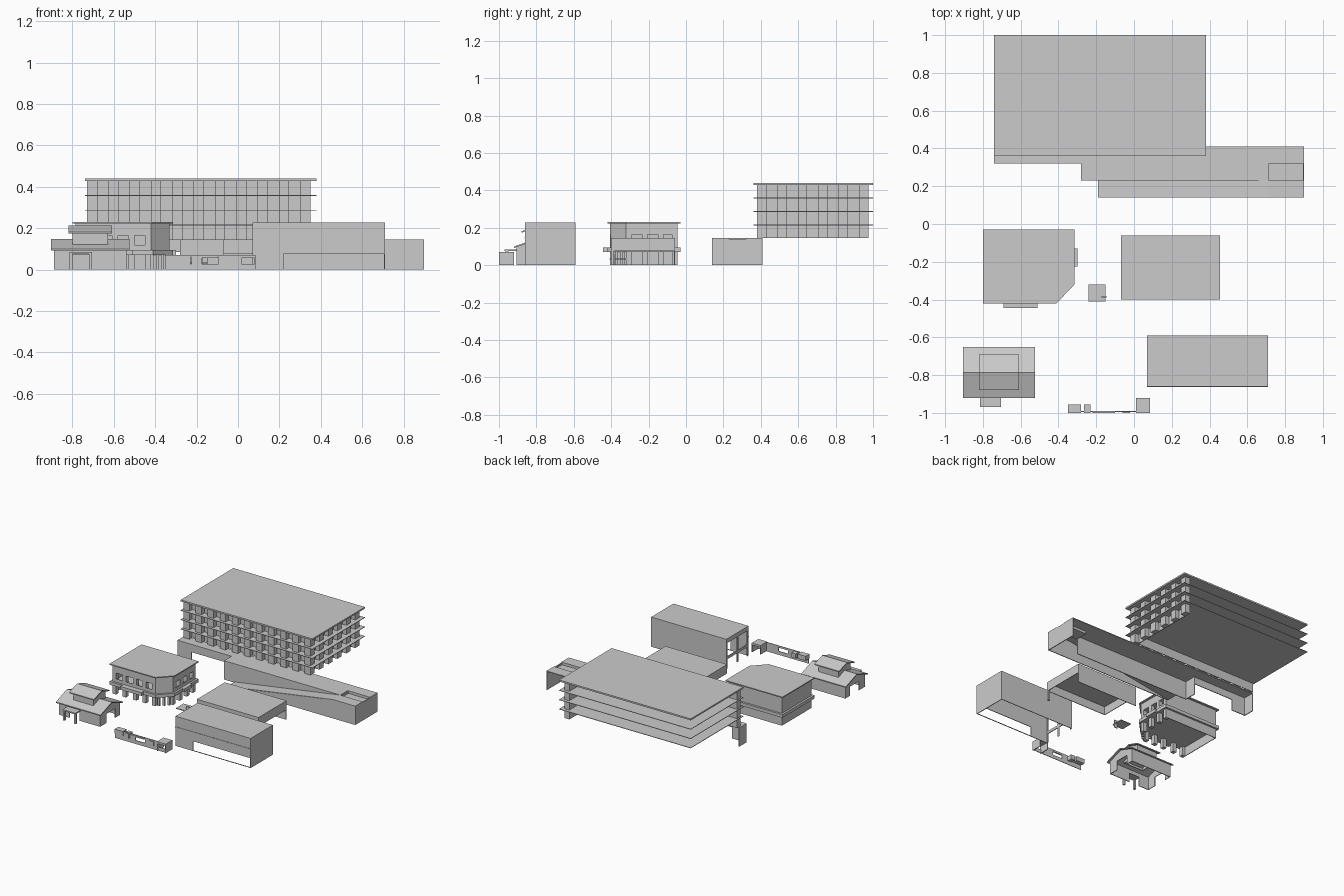
import bpy, bmesh


def mesh(name, build):
    bm = bmesh.new()
    build(bm)
    bmesh.ops.recalc_face_normals(bm, faces=bm.faces[:])
    me = bpy.data.meshes.new(name)
    bm.to_mesh(me)
    bm.free()
    ob = bpy.data.objects.new(name, me)
    bpy.context.collection.objects.link(ob)
    return ob


def add_box(bm, x0, x1, y0, y1, z0, z1):
    r = bmesh.ops.create_cube(bm, size=1)
    for v in r["verts"]:
        v.co = ((x0 + x1) / 2 + v.co.x * (x1 - x0),
                (y0 + y1) / 2 + v.co.y * (y1 - y0),
                (z0 + z1) / 2 + v.co.z * (z1 - z0))


def boxes(name, *dims):
    def build(bm):
        for d in dims:
            add_box(bm, *d)
    return mesh(name, build)


def add_prism(bm, pts, vec):
    f = bm.faces.new([bm.verts.new(p) for p in pts])
    r = bmesh.ops.extrude_face_region(bm, geom=[f])
    for v in r["geom"]:
        if isinstance(v, bmesh.types.BMVert):
            v.co.x += vec[0]
            v.co.y += vec[1]
            v.co.z += vec[2]


def plan(name, pts, z0, z1):
    return mesh(name, lambda bm: add_prism(bm, [(x, y, z0) for x, y in pts], (0, 0, z1 - z0)))


def profile(name, pts, x0, x1):
    return mesh(name, lambda bm: add_prism(bm, [(x0, y, z) for y, z in pts], (x1 - x0, 0, 0)))


T = 0.006  # wall thickness

# Main block: slabs, piers and recessed walls on front and right
boxes("main_roof", (-.74, .38, .36, 1, .428, .44))
boxes("main_floor_slabs", *[(-.74, .38, .36, 1, z, z + .004) for z in (.213, .285, .357)])
piers = []
for i in range(11):
    x = -.73 + i * 1.03 / 10
    piers.append((x, x + .05, .38, .42, .145, .43))
for i in range(6):
    y = .38 + i * .545 / 5
    piers.append((.31, .35, y, y + .05, .145, .43))
boxes("main_piers", *piers)
boxes("main_recessed_walls", (-.73, .31, .415, .42, .145, .43), (.31, .316, .42, .975, .145, .43))

# Podium: deck, front walls and left opening
boxes("podium_deck", (-.74, -.28, .32, .41, .139, .145), (-.28, .71, .23, .41, .139, .145),
      (.71, .9, .32, .41, .139, .145), (.71, .9, .14, .23, .139, .145),
      (.71, .9, .23, .32, .12, .125))
boxes("podium_walls", (-.74, -.62, .32, .32 + T, 0, .14), (-.62, -.28, .32, .32 + T, .085, .14),
      (-.74, -.74 + T, .32, .41, 0, .14), (-.28, .71, .23, .23 + T, 0, .14),
      (-.28, -.28 + T, .23, .33, 0, .14), (.71, .9, .14, .14 + T, 0, .14),
      (.9 - T, .9, .14, .41, 0, .14), (.71, .71 + T, .23, .32, .12, .14),
      (.71, .9, .32, .32 + T, .12, .14), (.71, .9, .23 - T, .23, .12, .14))


def ramp(bm):
    # sloping surface and its triangular outer wall
    add_prism(bm, [(-.19, .14, .001), (.71, .14, .14), (.71, .14, .145), (-.19, .14, .006)], (0, .09, 0))
    add_prism(bm, [(-.19, .14, 0), (.71, .14, 0), (.71, .14, .14)], (0, T, 0))


mesh("podium_ramp", ramp)

# Pavilion with chamfered corner
inner = [(-.785, -.045), (-.33, -.045), (-.33, -.32), (-.42, -.405), (-.785, -.405)]
outer = [(-.8, -.03), (-.315, -.03), (-.315, -.13), (-.30, -.13), (-.30, -.225), (-.315, -.225),
         (-.315, -.32), (-.41, -.42), (-.51, -.42), (-.51, -.445), (-.69, -.445), (-.69, -.42), (-.8, -.42)]
plan("pavilion_roof", inner, .165, .222)
plan("pavilion_roof_edge", [(-.8, -.03), (-.315, -.03), (-.315, -.32), (-.41, -.42), (-.8, -.42)], .222, .23)
plan("pavilion_belt", outer, .07, .095)
boxes("pavilion_solid_walls", (-.785, -.33, -.05, -.045, 0, .22), (-.785, -.78, -.405, -.045, 0, .22))
posts = [(x, x + .03, -.405, -.375, 0, .2) for x in (-.785, -.7, -.61, -.53, -.45)]
posts += [(-.36, -.33, y, y + .03, 0, .2) for y in (-.32, -.235, -.15, -.075)]
boxes("pavilion_posts", *posts)
boxes("pavilion_parapet", (-.785, -.42, -.405, -.40, .095, .12), (-.335, -.33, -.32, -.05, .095, .12))
plan("pavilion_corner_bay", [(-.42, -.405), (-.33, -.32), (-.345, -.305), (-.435, -.39)], .09, .17)
boxes("pavilion_corner_legs", *[(x, x + .015, y, y + .015, 0, .07)
                                for x, y in ((-.41, -.39), (-.385, -.365), (-.36, -.34))])

# Small house: two stacked gable roofs, walls with openings, porch
R = -.785


def gable(name, x0, x1, e0, e1, ze, zr):
    t = .008
    profile(name, [(e0, ze), (R, zr), (e1, ze), (e1, ze - t), (R, zr - t), (e0, ze - t)], x0, x1)


gable("house_lower_roof", -.905, -.525, -.92, -.65, .1, .148)
gable("house_upper_roof", -.82, -.61, -.88, -.69, .182, .213)
boxes("house_clerestory", (-.80, -.63, -.86, -.86 + T, .1, .185), (-.80, -.63, -.715, -.71, .1, .185))
for x in (-.80, -.635):
    profile("clerestory_end", [(-.86, .1), (-.86, .185), (R, .207), (-.71, .185), (-.71, .1)], x, x + T)
boxes("house_walls", (-.89, -.80, -.905, -.90, 0, .1), (-.715, -.54, -.905, -.90, 0, .1),
      (-.80, -.715, -.905, -.90, .07, .1), (-.89, -.54, -.67, -.665, 0, .1))
for x in (-.89, -.545):
    profile("house_end_wall", [(-.905, 0), (-.905, .1), (R, .142), (-.665, .1), (-.665, 0),
                               (-.72, 0), (-.72, .07), (-.83, .07), (-.83, 0)], x, x + .005)
boxes("house_porch", (-.815, -.705, -.97, -.90, .075, .085), (-.815, -.80, -.965, -.95, 0, .075),
      (-.72, -.705, -.965, -.95, 0, .075))

# Low hall behind: roof with fascia, open front
boxes("low_hall_roof", (-.07, .455, -.4, -.06, .138, .145))
boxes("low_hall_walls", (-.07, .455, -.4, -.395, .075, .14), (-.07, .455, -.065, -.06, 0, .14),
      (-.07, -.065, -.4, -.06, .075, .14), (.45, .455, -.4, -.06, .075, .14),
      (.44, .455, -.4, -.385, 0, .08))

# Tall hall: open strip at the front, framed openings on the left end
boxes("tall_hall_roof", (.07, .71, -.86, -.59, .22, .228))
boxes("tall_hall_walls", (.07, .71, -.86, -.855, .075, .22), (.07, .71, -.595, -.59, 0, .22),
      (.705, .71, -.86, -.59, 0, .22), (.07, .71, -.863, -.86, .142, .148))
boxes("tall_hall_left_frame", (.07, .076, -.86, -.59, .195, .22), (.07, .076, -.86, -.59, .07, .09),
      *[(.07, .076, y, y + .015, 0, .22) for y in (-.86, -.74, -.605)])
boxes("tall_hall_sill", (.07, .71, -.86, -.855, 0, .004))
boxes("tall_hall_entry", (.07, .22, -.86, -.855, 0, .075))

# Low screen panel and post
boxes("low_panel", (-.24, -.15, -.41, -.32, .03, .036))
boxes("low_panel_post", (-.172, -.145, -.388, -.382, 0, .06))

# Front shop row: thin facade with bays
boxes("shop_facade", (-.35, .085, -.994, -.99, 0, .028), (-.35, .085, -.994, -.99, .06, .07),
      *[(x, x + w, -.994, -.99, .02, .065) for x, w in ((-.35, .12), (-.225, .05), (-.095, .035), (-.02, .03))])
boxes("shop_bays", (-.35, -.28, -1, -.955, .035, .07), (-.265, -.23, -1, -.955, .03, .065),
      (-.22, -.1, -1, -.99, .055, .065), (-.06, -.02, -1, -.99, .025, .06))
boxes("shop_end_block", (.01, .085, -1, -.92, .055, .07), (.01, .016, -1, -.92, 0, .06),
      (.079, .085, -1, -.92, 0, .06))
